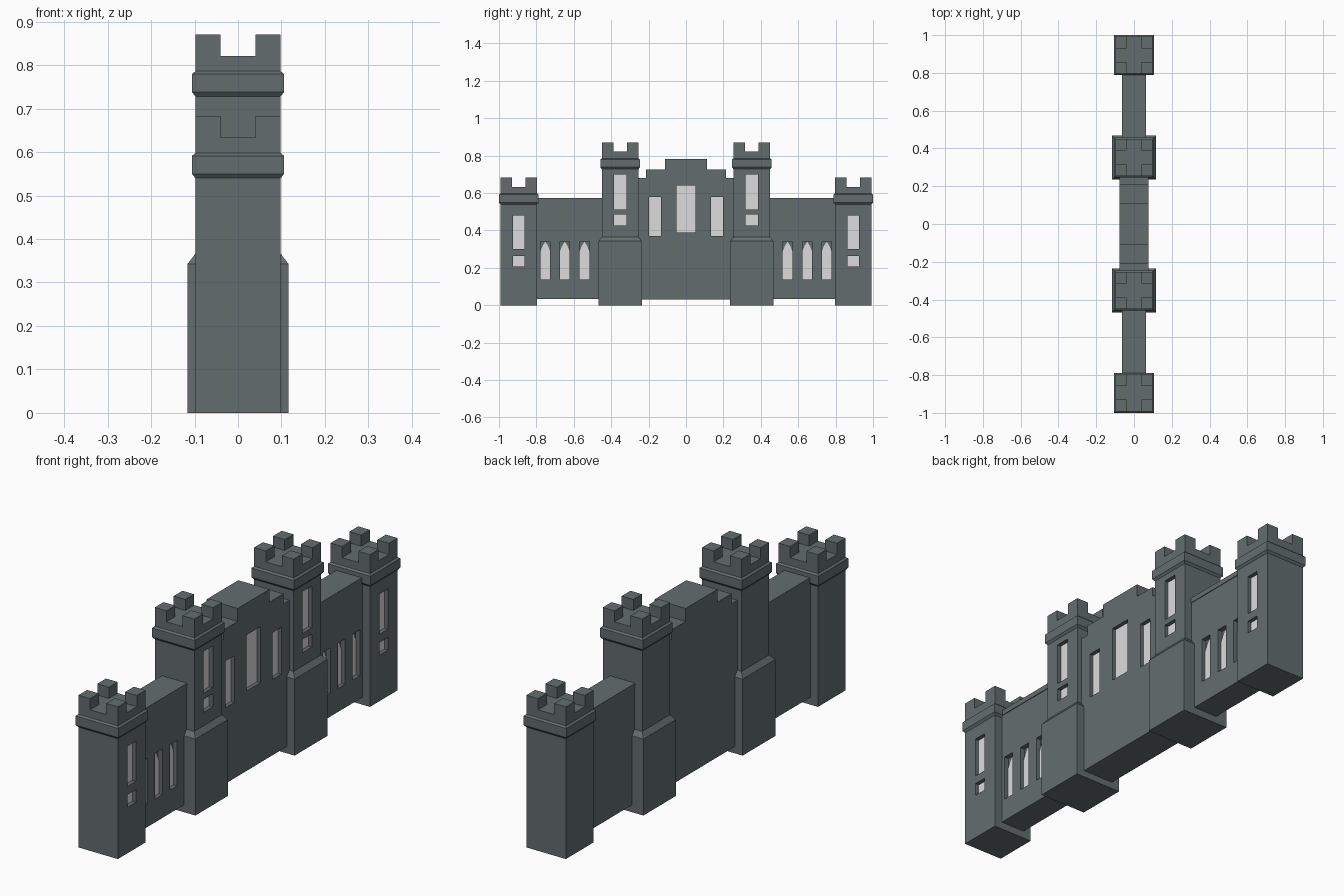
import bpy, bmesh

if "Cube" in bpy.data.objects:
    bpy.data.objects.remove(bpy.data.objects["Cube"])


def material(name, rgb):
    m = bpy.data.materials.new(name)
    m.diffuse_color = (*rgb, 1)
    m.use_nodes = True
    m.node_tree.nodes["Principled BSDF"].inputs["Base Color"].default_value = m.diffuse_color
    return m


STONE = material("slate stone", (0.125, 0.152, 0.156))
GLASS = material("pale glass", (0.72, 0.72, 0.72))
DEPTH = 0.022  # how far the panes sit behind the wall face


def finish(bm, name, mat):
    bmesh.ops.recalc_face_normals(bm, faces=bm.faces)
    mesh = bpy.data.meshes.new(name)
    bm.to_mesh(mesh)
    bm.free()
    mesh.materials.append(mat)
    ob = bpy.data.objects.new(name, mesh)
    bpy.context.collection.objects.link(ob)
    return ob


def add_prism(bm, outline, x0, x1):
    """Extrude a (y, z) outline along x."""
    face = bm.faces.new([bm.verts.new((x0, y, z)) for y, z in outline])
    new = bmesh.ops.extrude_face_region(bm, geom=[face])["geom"]
    verts = [v for v in new if isinstance(v, bmesh.types.BMVert)]
    bmesh.ops.translate(bm, verts=verts, vec=(x1 - x0, 0, 0))


def rect(y0, y1, z0, z1):
    return [(y0, z0), (y1, z0), (y1, z1), (y0, z1)]


def prisms(name, outlines, x0, x1, mat=STONE):
    bm = bmesh.new()
    for o in outlines:
        add_prism(bm, o, x0, x1)
    return finish(bm, name, mat)


def add_windows(wall, windows, face_x, pointed=False):
    """Cut recesses in the +x face and set panes in them."""
    cutter = prisms("window_cutter", [rect(*w) for w in windows], face_x - DEPTH, face_x + 0.05)
    cutter.hide_render = True
    mod = wall.modifiers.new("windows", 'BOOLEAN')
    mod.operation, mod.solver, mod.object = 'DIFFERENCE', 'EXACT', cutter
    bpy.context.view_layer.objects.active = wall
    bpy.ops.object.modifier_apply(modifier=mod.name)
    bpy.data.objects.remove(cutter)
    panes = []
    for y0, y1, z0, z1 in windows:
        if pointed:
            c, s = (y0 + y1) / 2, (y1 - y0) / 2
            panes.append([(y0, z0), (y1, z0), (y1, z1 - 0.055), (c + s * 0.6, z1 - 0.027),
                          (c, z1 - 0.002), (c - s * 0.6, z1 - 0.027), (y0, z1 - 0.055)])
        else:
            panes.append(rect(y0, y1, z0, z1))
    prisms(wall.name + "_panes", panes, face_x - DEPTH - 0.002, face_x - DEPTH + 0.004, GLASS)


def tower(name, cy, rings, merlon_top, windows):
    """Square tower from (half width, z) rings with four corner merlons."""
    bm = bmesh.new()
    loops = [[bm.verts.new((sx * h, cy + sy * h, z))
              for sx, sy in ((-1, -1), (1, -1), (1, 1), (-1, 1))] for h, z in rings]
    for a, b in zip(loops, loops[1:]):
        for i in range(4):
            j = (i + 1) % 4
            bm.faces.new((a[i], a[j], b[j], b[i]))
    bm.faces.new(loops[0])
    bm.faces.new(loops[-1])
    body = finish(bm, name, STONE)
    add_windows(body, [(cy - w, cy + w, z0, z1) for w, z0, z1 in windows], 0.098)
    h, z = rings[-1]
    bm = bmesh.new()
    for sx in (-1, 1):
        for sy in (-1, 1):
            y0, y1 = sorted((cy + sy * 0.036, cy + sy * h))
            x0, x1 = sorted((sx * 0.04, sx * h))
            add_prism(bm, rect(y0, y1, z, merlon_top), x0, x1)
    finish(bm, name + "_merlons", STONE)


def crown(z):
    """Shaft top, flared ledge and crenel floor."""
    return [(0.098, z), (0.106, z + 0.01), (0.106, z + 0.051),
            (0.098, z + 0.058), (0.098, z + 0.093)]


for s, side in ((-1, "left"), (1, "right")):
    # low outer towers and tall inner towers on broad bases
    tower(side + "_outer_tower", s * 0.894, [(0.098, 0)] + crown(0.54), 0.683,
          [(0.03, 0.30, 0.48), (0.03, 0.206, 0.263)])
    tower(side + "_inner_tower", s * 0.352,
          [(0.116, 0), (0.116, 0.343), (0.098, 0.366)] + crown(0.728), 0.87,
          [(0.033, 0.512, 0.70), (0.033, 0.426, 0.485)])
    # side wall with three pointed windows and a thin coping band
    y0, y1 = sorted((s * 0.44, s * 0.81))
    wall = prisms(side + "_wall", [rect(y0, y1, 0.033, 0.55)], -0.06, 0.06)
    add_windows(wall, [(s * c - 0.026, s * c + 0.026, 0.137, 0.342)
                       for c in (0.543, 0.648, 0.752)], 0.06, True)
    prisms(side + "_coping", [rect(y0, y1, 0.55, 0.573)], -0.063, 0.063)

# stepped central wall
half = [(0.27, 0.03), (0.27, 0.68), (0.213, 0.68), (0.213, 0.725), (0.112, 0.725), (0.112, 0.783)]
centre = prisms("central_wall", [half + [(-y, z) for y, z in reversed(half)]], -0.077, 0.077)
add_windows(centre, [(-0.05, 0.05, 0.388, 0.64), (-0.198, -0.134, 0.37, 0.58),
                     (0.134, 0.198, 0.37, 0.58)], 0.077)
